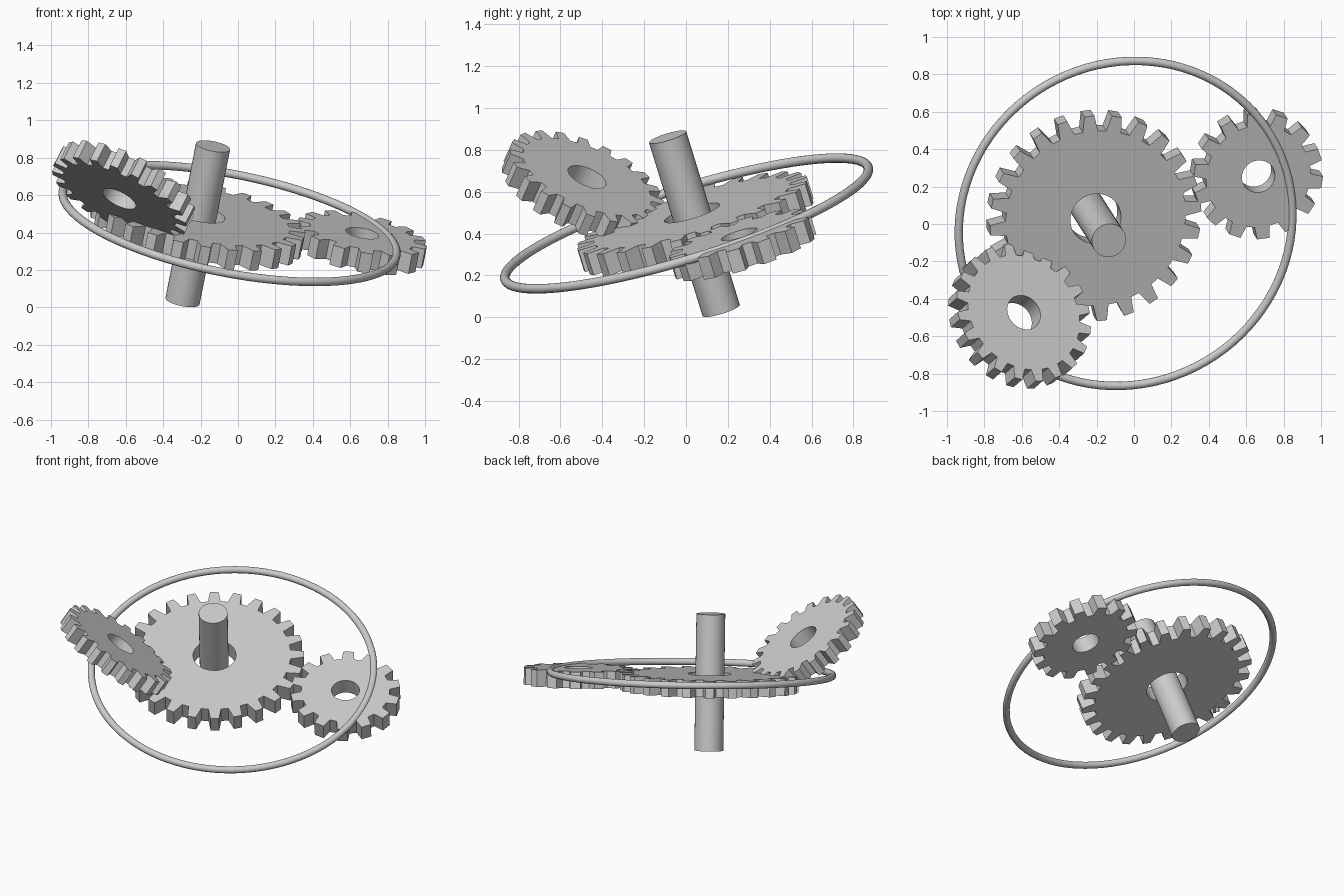
import bpy
import bmesh
from math import cos, sin, pi, radians
from mathutils import Vector

if "Cube" in bpy.data.objects:
    bpy.data.objects.remove(bpy.data.objects["Cube"], do_unlink=True)

# One plain grey for every part
grey = bpy.data.materials.new("plain_grey")
grey.use_nodes = True
COLOUR = (0.6, 0.6, 0.6, 1)
grey.diffuse_color = COLOUR
grey.node_tree.nodes["Principled BSDF"].inputs["Base Color"].default_value = COLOUR

MAIN_AXIS = Vector((0.185, -0.29, 0.939)).normalized()
TILT_AXIS = Vector((0.42, 0.37, 0.829)).normalized()


def place(obj, name, centre, axis):
    """Name, orient and shade a part built around its local z axis."""
    obj.name = name
    obj.location = centre
    obj.rotation_mode = 'QUATERNION'
    obj.rotation_quaternion = Vector((0, 0, 1)).rotation_difference(axis)
    obj.data.materials.clear()
    obj.data.materials.append(grey)
    bpy.ops.object.select_all(action='DESELECT')
    obj.select_set(True)
    bpy.context.view_layer.objects.active = obj
    bpy.ops.object.shade_smooth_by_angle(angle=radians(25))


def gear(name, centre, axis, teeth, tip, root, hole, phase, tip_half=0.18, thickness=0.11):
    """Flat spur gear with trapezoid teeth and a round bore."""
    bm = bmesh.new()
    pitch = 2 * pi / teeth
    profile = [(-0.32, root), (-tip_half, tip), (tip_half, tip), (0.32, root)]
    points = [(radians(phase) + (i + part) * pitch, r)
              for i in range(teeth) for part, r in profile]

    def loop(z, bore):
        return [bm.verts.new((cos(a) * (hole if bore else r),
                              sin(a) * (hole if bore else r), z)) for a, r in points]

    half = thickness / 2
    loops = [loop(half, True), loop(half, False), loop(-half, False), loop(-half, True)]
    count = len(points)
    for k in range(4):
        a, b = loops[k], loops[(k + 1) % 4]
        for i in range(count):
            j = (i + 1) % count
            bm.faces.new((a[i], b[i], b[j], a[j]))
    bmesh.ops.recalc_face_normals(bm, faces=bm.faces)
    mesh = bpy.data.meshes.new(name)
    bm.to_mesh(mesh)
    bm.free()
    obj = bpy.data.objects.new(name, mesh)
    bpy.context.collection.objects.link(obj)
    place(obj, name, centre, axis)


# Gears: large central, small level one, and the steeply tilted one
gear("main_gear", (-0.215, 0.045, 0.447), MAIN_AXIS, 24, 0.575, 0.49, 0.138, 5)
gear("small_gear", (0.655, 0.27, 0.345), MAIN_AXIS, 14, 0.352, 0.285, 0.09, -7, tip_half=0.21)
gear("tilted_gear", (-0.612, -0.493, 0.625), TILT_AXIS, 20, 0.395, 0.33, 0.098, 8)

# Shaft through the large gear
bpy.ops.mesh.primitive_cylinder_add(vertices=32, radius=0.093, depth=0.882)
place(bpy.context.object, "shaft", (-0.215, 0.04, 0.447), MAIN_AXIS)

# Thin outer ring
bpy.ops.mesh.primitive_torus_add(major_radius=0.908, minor_radius=0.0225,
                                 major_segments=96, minor_segments=16)
place(bpy.context.object, "outer_ring", (-0.045, 0.003, 0.448), MAIN_AXIS)
